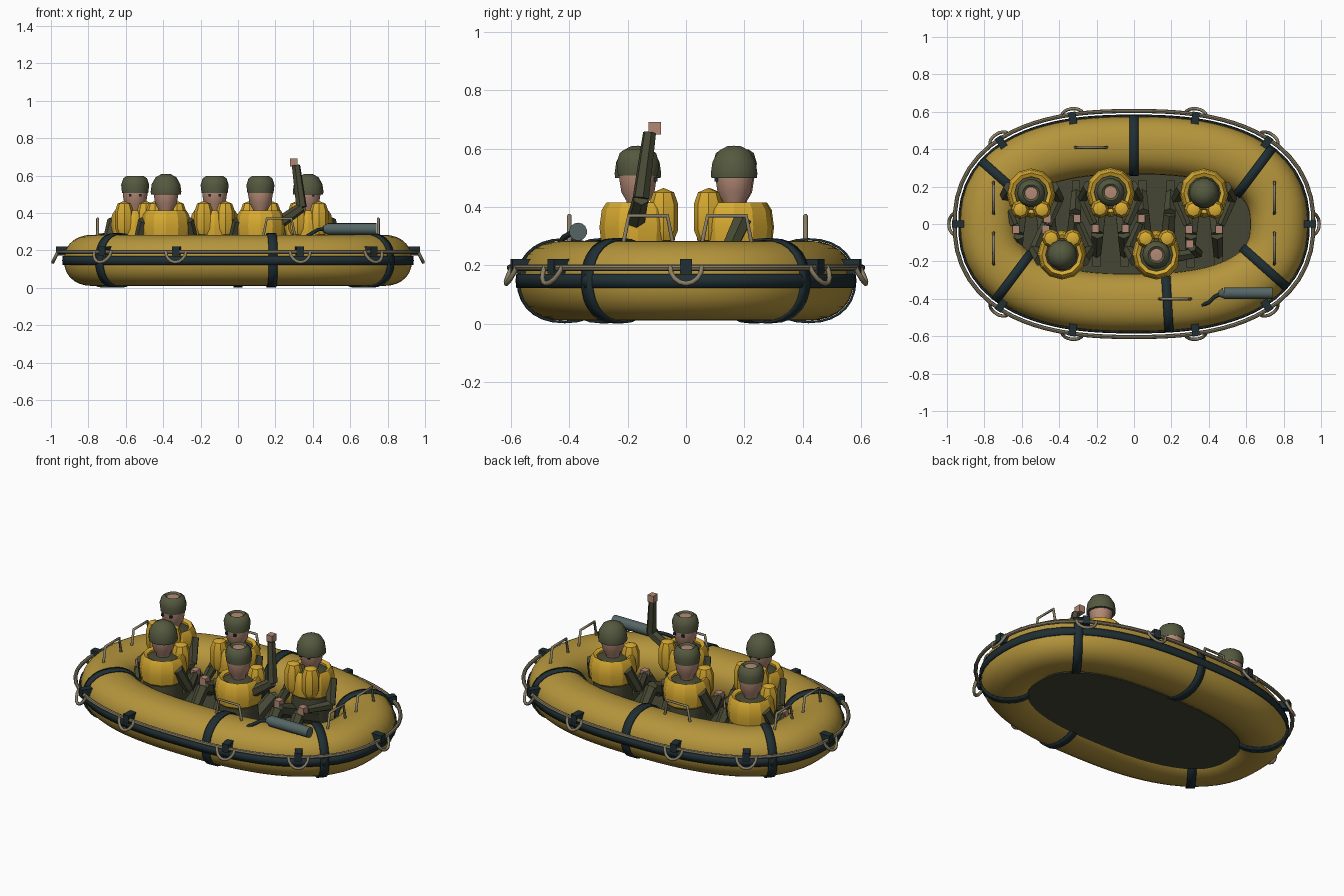
import bpy, bmesh, math
from mathutils import Vector, Matrix

cube = bpy.data.objects.get("Cube")
if cube:
    bpy.data.objects.remove(cube)


def material(name, r, g, b):
    m = bpy.data.materials.new(name)
    m.use_nodes = True
    m.diffuse_color = (r, g, b, 1)
    m.node_tree.nodes["Principled BSDF"].inputs["Base Color"].default_value = (r, g, b, 1)
    return m


RAFT = material("raft ochre", .46, .30, .045)
VEST = material("vest yellow", .68, .40, .03)
RUBBER = material("dark rubber", .014, .028, .034)
ROPE = material("rope tan", .25, .21, .13)
CLOTH = material("olive cloth", .065, .068, .036)
HAT = material("hat green", .09, .10, .05)
SKIN = material("skin", .45, .25, .18)
STEEL = material("bottle grey", .09, .13, .13)
FLOOR = material("floor olive", .06, .06, .035)


def finish(name, bm, mat, matrix=Matrix(), smooth=40):
    bmesh.ops.recalc_face_normals(bm, faces=bm.faces)
    bm.transform(matrix)
    mesh = bpy.data.meshes.new(name)
    bm.to_mesh(mesh)
    bm.free()
    mesh.materials.append(mat)
    ob = bpy.data.objects.new(name, mesh)
    bpy.context.collection.objects.link(ob)
    if smooth:
        bpy.ops.object.select_all(action='DESELECT')
        ob.select_set(True)
        bpy.context.view_layer.objects.active = ob
        bpy.ops.object.shade_smooth_by_angle(angle=math.radians(smooth))
    return ob


def grid(name, rows, mat, wrap_rows=True, wrap_cols=True, thick=0):
    """Skin a list of point rows with quads."""
    bm = bmesh.new()
    vs = [[bm.verts.new(p) for p in row] for row in rows]
    n, k = len(rows), len(rows[0])
    for i in range(n if wrap_rows else n - 1):
        for j in range(k if wrap_cols else k - 1):
            a, b = vs[i], vs[(i + 1) % n]
            bm.faces.new((a[j], a[(j + 1) % k], b[(j + 1) % k], b[j]))
    ob = finish(name, bm, mat)
    if thick:
        mod = ob.modifiers.new("thickness", 'SOLIDIFY')
        mod.thickness, mod.offset = thick, 0
    return ob


def lathe(name, profile, mat, matrix=Matrix(), sides=14, smooth=40):
    bm = bmesh.new()
    vs = [bm.verts.new((r, 0, z)) for r, z in profile]
    edges = [bm.edges.new(e) for e in zip(vs, vs[1:])]
    bmesh.ops.spin(bm, geom=vs + edges, axis=(0, 0, 1), cent=(0, 0, 0),
                   angle=math.tau, steps=sides)
    bmesh.ops.remove_doubles(bm, verts=bm.verts, dist=1e-4)
    return finish(name, bm, mat, matrix, smooth)


def box(name, centre, size, mat, matrix=Matrix()):
    bm = bmesh.new()
    bmesh.ops.create_cube(bm, size=1, matrix=Matrix.Translation(centre) @ Matrix.Diagonal((*size, 1)))
    return finish(name, bm, mat, matrix, 0)


def limb(name, a, b, r1, r2, mat, matrix=Matrix(), sides=6):
    a, b = Vector(a), Vector(b)
    bm = bmesh.new()
    turn = (b - a).to_track_quat('Z', 'Y').to_matrix().to_4x4()
    bmesh.ops.create_cone(bm, cap_ends=True, segments=sides, radius1=r1, radius2=r2,
                          depth=(b - a).length,
                          matrix=Matrix.Translation((a + b) / 2) @ turn)
    return finish(name, bm, mat, matrix, 40 if sides > 6 else 0)


def wire(name, points, radius, mat):
    cu = bpy.data.curves.new(name, 'CURVE')
    cu.dimensions = '3D'
    cu.bevel_depth, cu.bevel_resolution, cu.use_fill_caps = radius, 1, True
    sp = cu.splines.new('POLY')
    sp.points.add(len(points) - 1)
    for p, q in zip(sp.points, points):
        p.co = (*q, 1)
    cu.materials.append(mat)
    ob = bpy.data.objects.new(name, cu)
    bpy.context.collection.objects.link(ob)


# Raft centre line: a rounded oval with outward normals
A, B, N, MID = .775, .42, 2.5, .147


def frame(t):
    c, s = math.cos(t), math.sin(t)
    r = (abs(c / A) ** N + abs(s / B) ** N) ** (-1 / N)
    p = Vector((r * c, r * s, MID))
    n = Vector((math.copysign(abs(p.x / A) ** (N - 1) / A, c),
                math.copysign(abs(p.y / B) ** (N - 1) / B, s), 0)).normalized()
    return p, n


def section(grow=0, count=28):
    out = []
    for i in range(count):
        u = math.tau * i / count
        c, s = math.cos(u), math.sin(u)
        out.append(((.155 + grow) * math.copysign(abs(c) ** .9, c),
                    (.137 + grow) * math.copysign(abs(s) ** .9, s)))
    return out


def around(profile, steps=96):
    rows = []
    for i in range(steps):
        p, n = frame(math.tau * i / steps)
        rows.append([p + n * o + Vector((0, 0, z)) for o, z in profile])
    return rows


def disc(r, out, up):
    return [(out + r * math.cos(math.tau * i / 8), up + r * math.sin(math.tau * i / 8)) for i in range(8)]


grid("raft_tube", around(section()), RAFT)
grid("rubbing_band", around([(.158, -.024), (.161, 0), (.158, .022)]), RUBBER, wrap_cols=False, thick=.008)
grid("grab_rope", around(disc(.011, .184, .045)), ROPE)

# Floor panel
bm = bmesh.new()
rim = [bm.verts.new(row[0]) for row in around([(-.1, -.115)], 64)]
base = bm.faces.new(rim)
up = bmesh.ops.extrude_face_region(bm, geom=[base])["geom"]
bmesh.ops.translate(bm, vec=(0, 0, .03), verts=[v for v in up if isinstance(v, bmesh.types.BMVert)])
finish("floor_panel", bm, FLOOR, smooth=0)

# Straps wrapped round the tube
for k, (x, y) in enumerate([(0, .42), (.18, -.42), (.665, .29), (-.69, .23), (-.665, -.29), (.69, -.23)]):
    p, n = frame(math.atan2(y, x))
    side = Vector((-n.y, n.x, 0))
    rows = [[p + n * o + Vector((0, 0, z)) + side * w for o, z in section(.005)] for w in (-.024, .024)]
    grid(f"tube_strap_{k}", rows, RUBBER, wrap_rows=False, thick=.008)

# Clips and hanging rope loops
spots = [(A, 0), (-A, 0)] + [(sx * x, sy * y) for x, y in [(.31, .41), (.645, .31)]
                             for sx in (1, -1) for sy in (1, -1)]
for k, (x, y) in enumerate(spots):
    p, n = frame(math.atan2(y, x))
    m = Matrix.Translation(p) @ Matrix.Rotation(math.atan2(n.y, n.x), 4, 'Z')
    box(f"rope_clip_{k}", (.155, 0, .05), (.085, .04, .05), RUBBER, m)
    loop = [(.185 + .03 * math.sin(u), -.055 * math.cos(u), .05 - .06 * math.sin(u))
            for u in [math.pi * i / 8 for i in range(9)]]
    wire(f"rope_loop_{k}", [m @ Vector(q) for q in loop], .009, ROPE)

# Carrying handles on top of the tube
for k, (x, y, turn) in enumerate([(.75, .14, 1), (.75, -.13, 1), (-.75, .14, 1), (-.75, -.13, 1),
                                  (-.23, .41, 0), (.22, -.4, 0)]):
    pts = [(-.085, .275), (-.066, .37), (.066, .37), (.085, .275)]
    wire(f"handle_{k}", [(x, y + w, z) if turn else (x + w, y, z) for w, z in pts], .008, ROPE)

# Gas bottle with hose
limb("gas_bottle", (.48, -.37, .315), (.74, -.37, .315), .031, .031, STEEL, sides=14)
limb("bottle_neck", (.455, -.375, .315), (.48, -.37, .315), .016, .031, STEEL, sides=14)
wire("bottle_hose", [(.47, -.37, .315), (.43, -.39, .312), (.4, -.42, .295), (.36, -.435, .27)], .01, RUBBER)


def crew(k, x, y, back, helmet, raised):
    """One seated crew member, facing -y before turning."""
    tag = f"crew_{k}_"
    m = Matrix.Translation((x, y, 0)) @ Matrix.Rotation(math.pi if back else 0, 4, 'Z')
    lathe(tag + "torso", [(0, .06), (.1, .06), (.112, .15), (.105, .28), (.1, .39), (.045, .405), (0, .405)],
          CLOTH, m, 12)
    lathe(tag + "vest", [(.1, .255), (.125, .275), (.132, .33), (.124, .39), (.108, .415), (.088, .405), (.085, .26), (.1, .255)],
          VEST, m, 12, 25)
    lathe(tag + "head", [(0, .385), (.034, .39), (.04, .42), (.058, .45), (.066, .5), (.066, .54), (.05, .585), (0, .592)],
          SKIN, m)
    if helmet:
        lathe(tag + "helmet", [(.066, .5), (.08, .5), (.082, .515), (.076, .555), (.055, .592), (.025, .608), (0, .61)],
              HAT, m)
    else:
        lathe(tag + "rolled_cap", [(.064, .51), (.07, .508), (.075, .55), (.064, .585), (.046, .597), (.034, .588)],
              HAT, m)
    for s, side in ((1, "left_"), (-1, "right_")):
        name = tag + side
        lobe = m @ Matrix.Translation((s * .058, -.088, 0))
        lathe(name + "vest_lobe", [(0, .28), (.035, .285), (.05, .32), (.05, .41), (.036, .45), (0, .465)],
              VEST, lobe, 8, 25)
        box(name + "eye", (s * .027, -.062, .495), (.014, .012, .014), RUBBER, m)
        # Arms
        if raised and s < 0:
            shoulder, elbow, wrist, hand = (-.09, .01, .34), (-.22, -.01, .43), (-.19, -.04, .655), (-.178, -.058, .67)
        else:
            shoulder, elbow = (s * .115, .03, .36), (s * .15, -.03, .23)
            wrist, hand = (s * .09, -.17, .24), (s * .08, -.195, .245)
        limb(name + "upper_arm", shoulder, elbow, .034, .028, CLOTH, m)
        limb(name + "forearm", elbow, wrist, .029, .023, CLOTH, m)
        box(name + "hand", hand, (.038, .042, .042), SKIN, m)
        # Legs
        hip, knee, ankle = (s * .055, -.02, .13), (s * .07, -.22, .22), (s * .075, -.33, .08)
        limb(name + "thigh", hip, knee, .045, .036, CLOTH, m)
        limb(name + "shin", knee, ankle, .036, .028, CLOTH, m)
        box(name + "boot", (s * .075, -.355, .078), (.045, .085, .04), CLOTH, m)


for k, person in enumerate([(-.55, .165, 0, 0, 0), (-.125, .17, 0, 0, 0), (.375, .165, 0, 1, 0),
                            (-.385, -.165, 1, 1, 0), (.12, -.165, 1, 0, 1)], 1):
    crew(k, *person)
